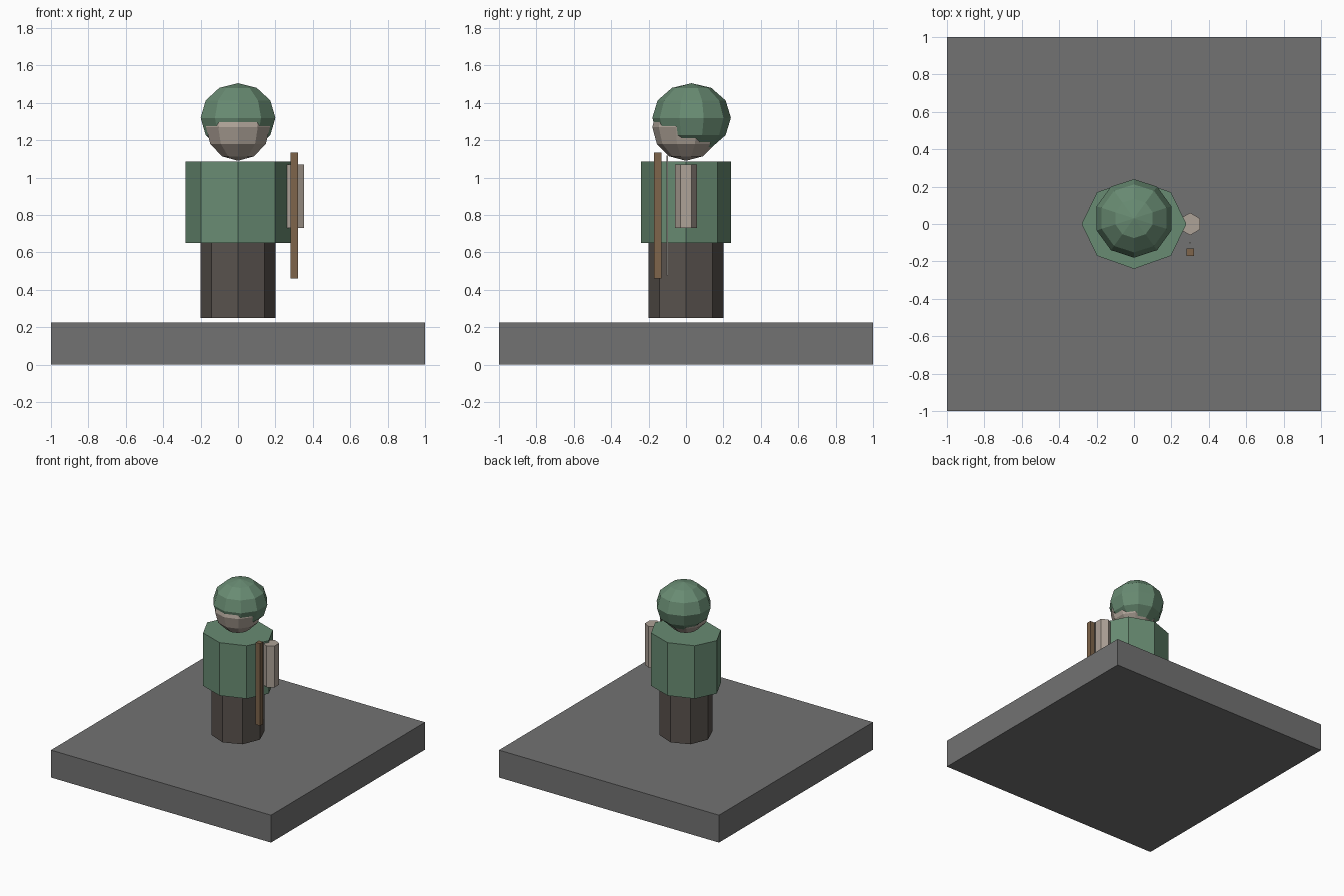
import bpy, bmesh
from math import radians
from mathutils import Matrix

if "Cube" in bpy.data.objects:
    bpy.data.objects.remove(bpy.data.objects["Cube"])


def material(name, r, g, b):
    m = bpy.data.materials.new(name)
    m.diffuse_color = (r, g, b, 1)
    m.use_nodes = True
    m.node_tree.nodes["Principled BSDF"].inputs["Base Color"].default_value = m.diffuse_color
    return m


def finish(bm, name, mat, loc, scale=(1, 1, 1), turn=0):
    bm.transform(Matrix.Translation(loc) @ Matrix.Diagonal((*scale, 1))
                 @ Matrix.Rotation(radians(turn), 4, 'Z'))
    me = bpy.data.meshes.new(name)
    bm.to_mesh(me)
    bm.free()
    me.materials.append(mat)
    ob = bpy.data.objects.new(name, me)
    bpy.context.collection.objects.link(ob)
    return ob


def box(name, mat, center, size):
    bm = bmesh.new()
    bmesh.ops.create_cube(bm, size=1)
    return finish(bm, name, mat, center, size)


def prism(name, mat, sides, x, y, rx, ry, z0, z1):
    # a corner always lies on the y axis
    bm = bmesh.new()
    bmesh.ops.create_cone(bm, cap_ends=True, segments=sides,
                          radius1=1, radius2=1, depth=1)
    return finish(bm, name, mat, (x, y, (z0 + z1) / 2), (rx, ry, z1 - z0))


def ball(name, mat, center, r, rz):
    bm = bmesh.new()
    bmesh.ops.create_uvsphere(bm, u_segments=10, v_segments=6, radius=1)
    # turn so a meridian lies on the y axis
    v = max(bm.verts, key=lambda v: round(v.co.y, 4))
    turn = 0 if abs(v.co.x) < 1e-3 else 18
    return finish(bm, name, mat, center, (r, r, rz), turn)


stone = material("stone", 0.17, 0.17, 0.17)
cloth = material("green_cloth", 0.14, 0.26, 0.17)
dark = material("dark_trousers", 0.10, 0.085, 0.075)
skin = material("skin", 0.42, 0.36, 0.31)
wood = material("wood", 0.21, 0.13, 0.07)
cord = material("cord", 0.42, 0.40, 0.36)

# Plinth
box("base", stone, (0, 0, 0.1125), (2, 2, 0.225))

# Body
prism("legs", dark, 8, 0, 0, 0.2, 0.2, 0.25, 0.65)
prism("torso", cloth, 8, 0, 0, 0.28, 0.24, 0.65, 1.085)
prism("arm", skin, 6, 0.3, 0, 0.06, 0.06, 0.73, 1.07)

# Head and the hood overlapping it
ball("head", skin, (0, 0, 1.27), 0.18, 0.18)
ball("hood", cloth, (0, 0.03, 1.32), 0.21, 0.185)

# Bow stave and string
box("bow_stave", wood, (0.3, -0.15, 0.7975), (0.04, 0.04, 0.675))
box("bow_string", cord, (0.3, -0.1, 0.7975), (0.006, 0.006, 0.64))
